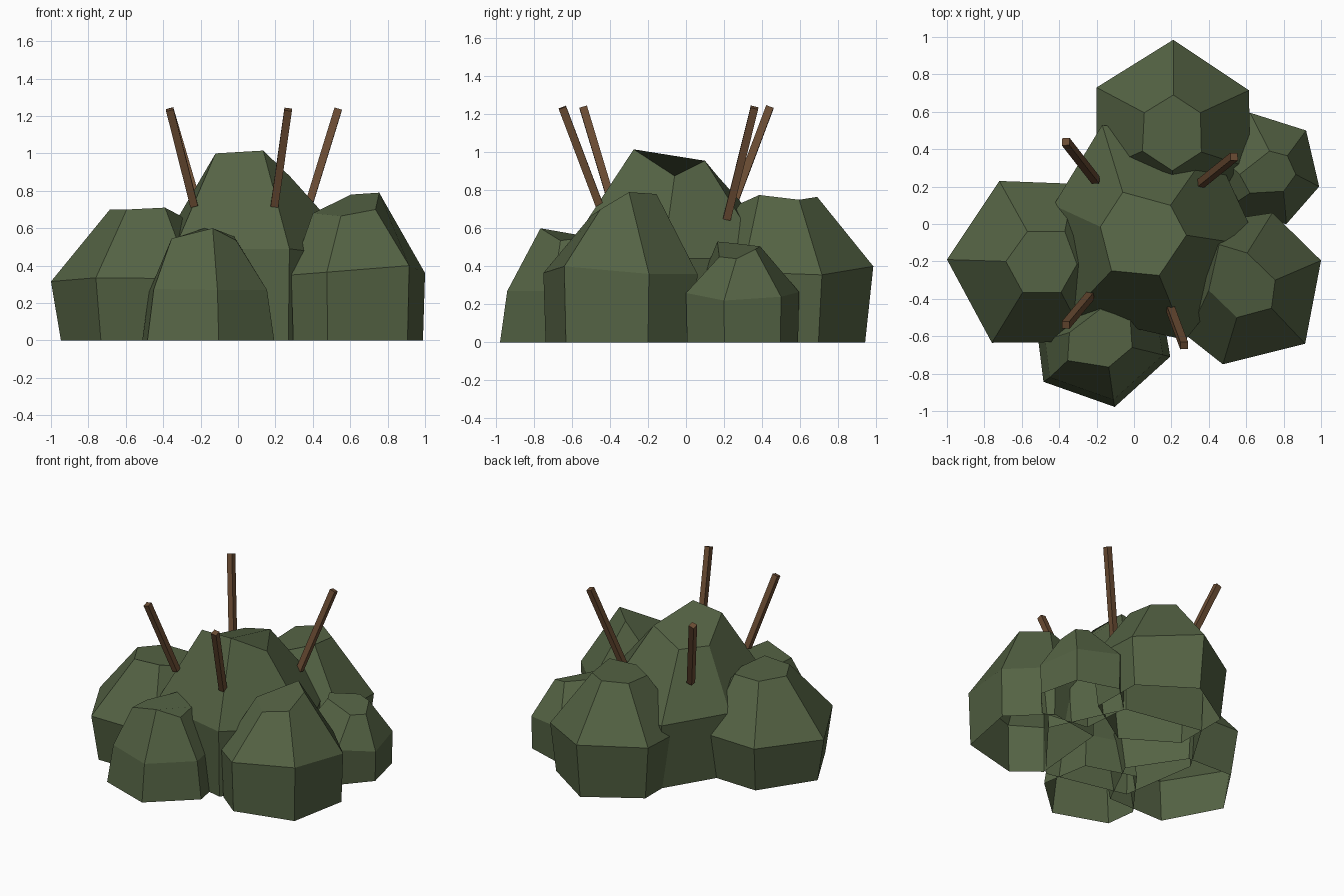
import bpy
import bmesh
from mathutils import Vector

if "Cube" in bpy.data.objects:
    bpy.data.objects.remove(bpy.data.objects["Cube"], do_unlink=True)


def make_material(name, color):
    mat = bpy.data.materials.new(name)
    mat.use_nodes = True
    mat.diffuse_color = color
    mat.node_tree.nodes["Principled BSDF"].inputs["Base Color"].default_value = color
    return mat


leaf_green = make_material("leaf green", (0.09, 0.125, 0.058, 1))
bark_brown = make_material("bark brown", (0.145, 0.072, 0.033, 1))


def finish(bm, name, mat):
    mesh = bpy.data.meshes.new(name)
    bm.to_mesh(mesh)
    bm.free()
    mesh.materials.append(mat)
    obj = bpy.data.objects.new(name, mesh)
    bpy.context.collection.objects.link(obj)
    return obj


def make_bush(name, foot_scale, waist, cap):
    """Open-bottomed faceted clump: foot ring, waist ring and an uneven cap."""
    bm = bmesh.new()
    count = len(waist)
    waist = [Vector(p) for p in waist]
    middle = sum(waist, Vector()) / count
    foot = [middle + (p - middle) * foot_scale for p in waist]
    for p in foot:
        p.z = 0
    rings = [[bm.verts.new(p) for p in ring] for ring in (foot, waist, cap)]
    for low, high in zip(rings, rings[1:]):
        for i in range(count):
            j = (i + 1) % count
            bm.faces.new((low[i], low[j], high[j], high[i]))
    bm.faces.new(rings[-1])
    return finish(bm, name, leaf_green)


def make_twig(name, base, tip, width=0.041):
    """Square stick running from base to tip."""
    base, tip = Vector(base), Vector(tip)
    axis = tip - base
    bm = bmesh.new()
    bmesh.ops.create_cube(bm, size=1)
    bmesh.ops.scale(bm, vec=(width, width, axis.length), verts=bm.verts)
    obj = finish(bm, name, bark_brown)
    obj.rotation_mode = 'QUATERNION'
    obj.rotation_quaternion = Vector((0, 0, 1)).rotation_difference(axis)
    obj.location = (base + tip) / 2
    return obj


# Tall clump in the middle
make_bush("center_bush", .97,
          [(.67, -.12, .44), (.42, .42, .44), (-.17, .53, .47),
           (-.43, .1, .47), (-.34, -.48, .49), (.275, -.62, .49)],
          [(.28, -.06, .875), (.195, .1, .955), (-.06, .17, .87),
           (-.18, -.015, .86), (-.12, -.25, 1), (.135, -.275, 1.015)])

# Lower clumps around it
make_bush("right_bush", .89,
          [(-1, -.19, .315), (-.76, -.635, .335), (-.25, -.63, .33),
           (-.04, -.2, .33), (-.32, .215, .33), (-.72, .23, .33)],
          [(-.685, -.2, .7), (-.595, -.365, .7), (-.39, -.365, .71),
           (-.305, -.215, .665), (-.37, -.04, .69), (-.57, -.04, .69)])
make_bush("back_bush", .91,
          [(.21, .985, .4), (-.2, .73, .39), (-.2, .28, .37),
           (.2, .03, .37), (.62, .3, .37), (.615, .715, .355)],
          [(.21, .69, .765), (.055, .595, .75), (.045, .39, .735),
           (.205, .285, .73), (.36, .385, .775), (.355, .595, .75)])
make_bush("left_back_bush", .98,
          [(.99, .2, .22), (.92, .5, .24), (.62, .595, .265),
           (.42, .4, .25), (.45, .05, .25), (.815, 0, .26)],
          [(.865, .265, .44), (.82, .365, .49), (.725, .39, .505),
           (.565, .265, .52), (.62, .165, .53), (.8, .175, .45)])
make_bush("left_front_bush", .97,
          [(1, -.195, .36), (.74, .06, .36), (.34, 0, .36),
           (.285, -.6, .35), (.475, -.75, .365), (.915, -.64, .4)],
          [(.755, -.3, .79), (.605, -.155, .78), (.455, -.11, .68),
           (.4, -.355, .68), (.55, -.5, .665), (.735, -.45, .7)])
make_bush("front_bush", 1.12,
          [(-.45, -.82, .275), (-.11, -.94, .27), (.155, -.7, .27),
           (.1, -.38, .27), (-.22, -.28, .27), (-.475, -.62, .26)],
          [(-.355, -.73, .545), (-.135, -.765, .6), (-.01, -.66, .535),
           (-.02, -.51, .555), (-.18, -.455, .6), (-.345, -.58, .545)])

# Bare twigs leaning outward
make_twig("back_right_twig", (-.205, .235, .69), (-.365, .44, 1.235))
make_twig("back_left_twig", (.355, .215, .65), (.535, .36, 1.235))
make_twig("front_right_twig", (-.235, -.385, .72), (-.365, -.54, 1.235))
make_twig("front_left_twig", (.195, -.455, .72), (.268, -.65, 1.235))
